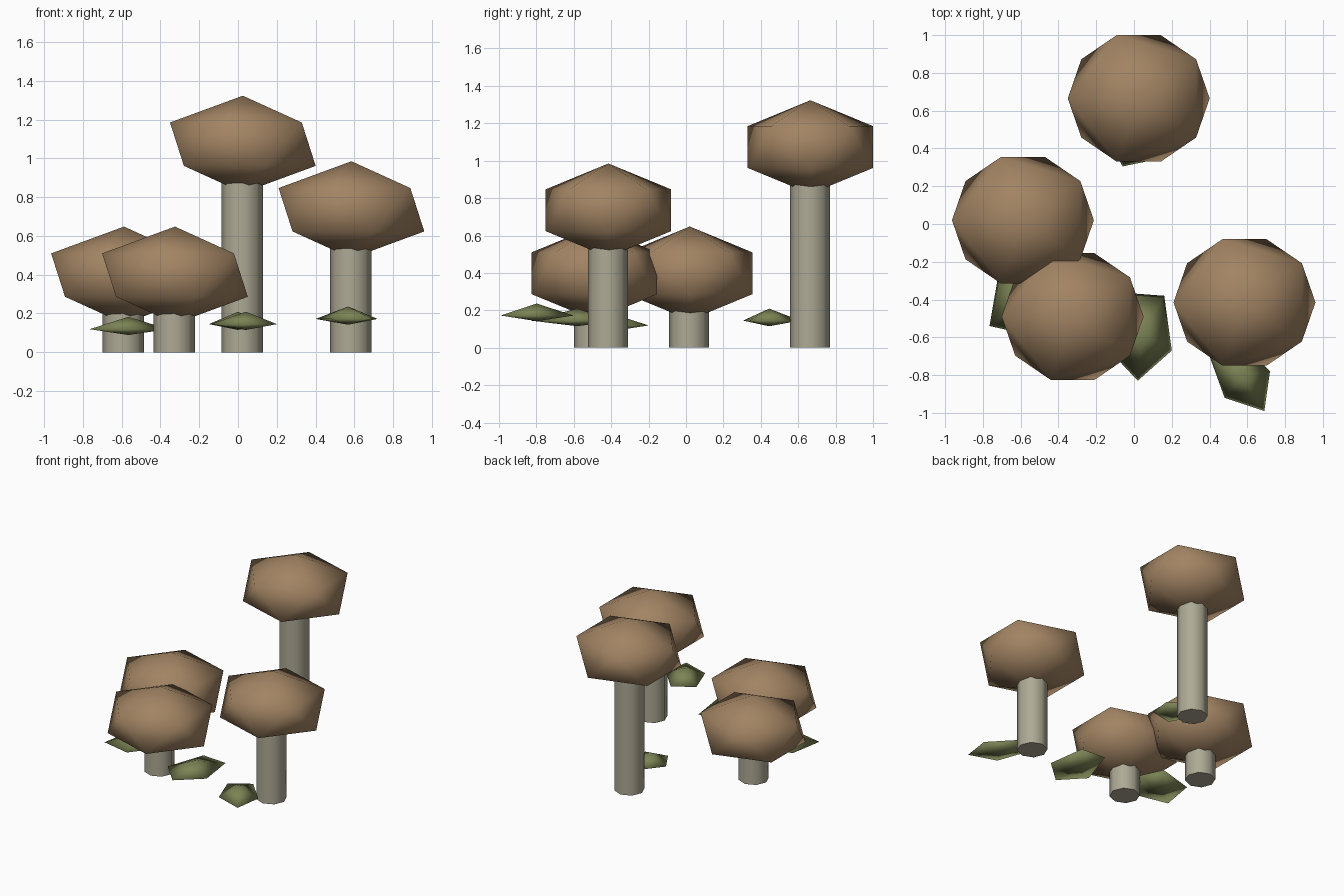
import bpy, bmesh
from math import pi
from mathutils import Matrix, Vector

if "Cube" in bpy.data.objects:
    bpy.data.objects.remove(bpy.data.objects["Cube"], do_unlink=True)


def material(name, rgb):
    m = bpy.data.materials.new(name)
    m.use_nodes = True
    color = (*rgb, 1)
    m.diffuse_color = color
    m.node_tree.nodes["Principled BSDF"].inputs["Base Color"].default_value = color
    return m


CAP = material("cap brown", (0.36, 0.23, 0.125))
STALK = material("stalk beige", (0.42, 0.40, 0.30))
LEAF = material("leaf green", (0.20, 0.23, 0.09))


def finish(name, bm, mat, location=(0, 0, 0), sharp_angle=None):
    bmesh.ops.recalc_face_normals(bm, faces=bm.faces)
    for f in bm.faces:
        f.smooth = True
    if sharp_angle:
        for e in bm.edges:
            e.smooth = e.calc_face_angle(0) < sharp_angle
    me = bpy.data.meshes.new(name)
    bm.to_mesh(me)
    bm.free()
    me.materials.append(mat)
    ob = bpy.data.objects.new(name, me)
    ob.location = location
    bpy.context.collection.objects.link(ob)


def cap(name, x, y, z):
    # squashed icosahedron
    bm = bmesh.new()
    bmesh.ops.create_icosphere(bm, subdivisions=1, radius=1)
    shape = Matrix.Diagonal((0.42, 0.394, 0.25, 1)) @ Matrix.Rotation(pi, 4, "Z")
    bm.transform(shape)
    finish(name, bm, CAP, (x, y, z))


def stalk(name, x, y, height):
    # eight-sided post
    bm = bmesh.new()
    bmesh.ops.create_cone(bm, cap_ends=True, segments=8, radius1=0.107,
                          radius2=0.107, depth=height)
    finish(name, bm, STALK, (x, y, height / 2), sharp_angle=1.0)


def leaf(name, outline, z):
    # flat five-sided double pyramid
    bm = bmesh.new()
    ring = [bm.verts.new((x, y, z)) for x, y in outline]
    mid = sum((v.co for v in ring), Vector()) / len(ring)
    for dz in (0.064, -0.03):
        tip = bm.verts.new((mid.x, mid.y, z + dz))
        for a, b in zip(ring, ring[1:] + ring[:1]):
            bm.faces.new((a, b, tip))
    finish(name, bm, LEAF)


# mushrooms: position and cap centre height
mushrooms = {
    "right_middle": (0.585, -0.415, 0.735),
    "front_small": (-0.325, -0.49, 0.398),
    "left_small": (-0.588, 0.02, 0.398),
    "back_tall": (0.025, 0.665, 1.073),
}
for name, (x, y, z) in mushrooms.items():
    cap("cap_" + name, x, y, z)
    stalk("stalk_" + name, x - 0.004, y - 0.003, z - 0.1)

# ground leaves
leaf("leaf_right", [(0.40, -0.70), (0.55, -0.60), (0.72, -0.78),
                    (0.69, -0.99), (0.48, -0.92)], 0.172)
leaf("leaf_front", [(-0.14, -0.66), (-0.04, -0.365), (0.16, -0.38),
                    (0.20, -0.67), (0.02, -0.83)], 0.145)
leaf("leaf_left", [(-0.36, -0.37), (-0.44, -0.20), (-0.72, -0.28),
                   (-0.765, -0.54), (-0.54, -0.59)], 0.119)
leaf("leaf_back", [(-0.06, 0.305), (0.11, 0.34), (0.13, 0.51),
                   (-0.03, 0.61), (-0.15, 0.46)], 0.145)
